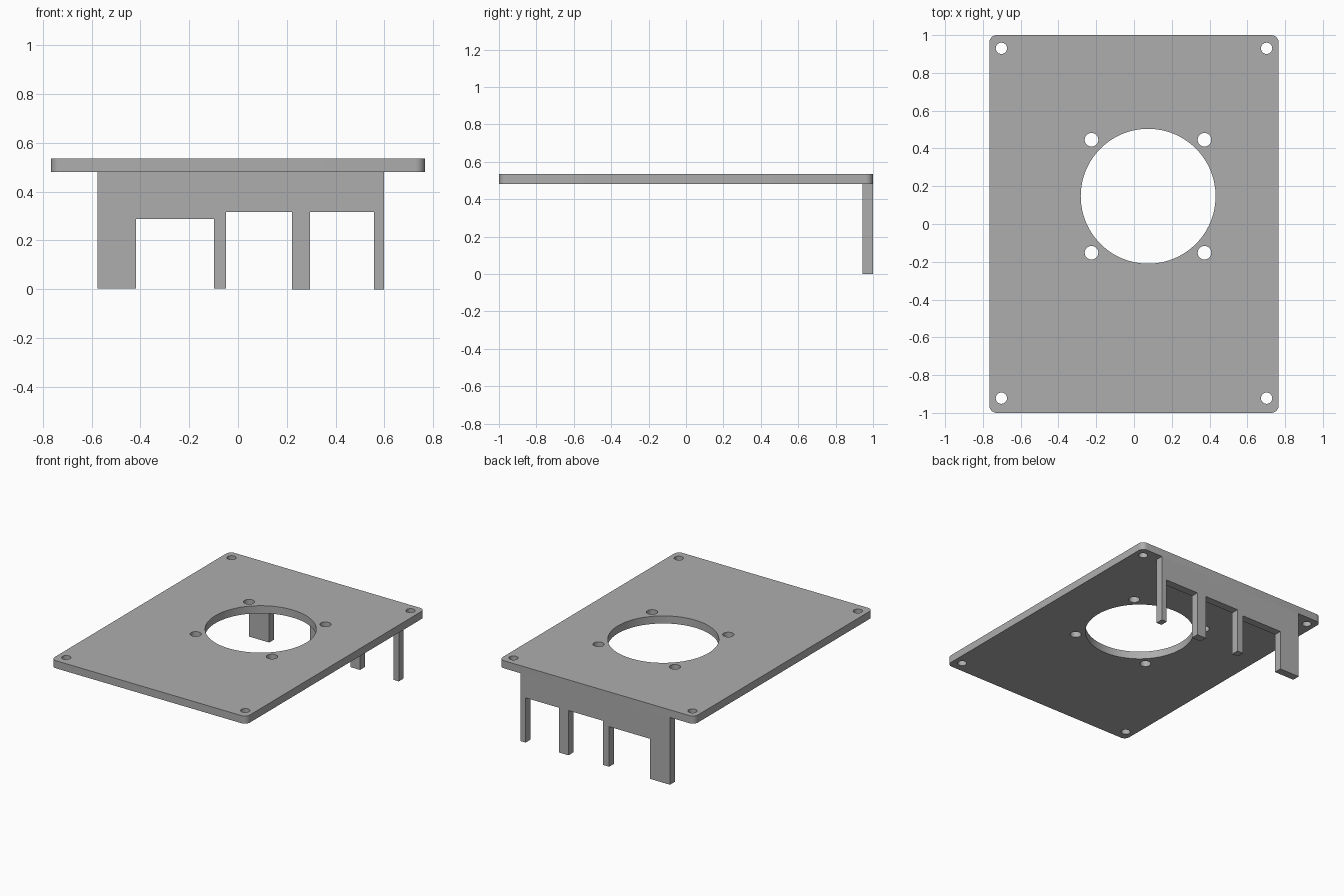
import bpy
from math import sin, cos, pi, radians
from mathutils import Matrix

cube = bpy.data.objects.get("Cube")
if cube:
    bpy.data.objects.remove(cube, do_unlink=True)

grey = bpy.data.materials.new("plain_grey")
grey.use_nodes = True
colour = (0.42, 0.42, 0.42, 1)
grey.diffuse_color = colour
grey.node_tree.nodes["Principled BSDF"].inputs["Base Color"].default_value = colour


def arc(cx, cy, r, start, end, steps):
    return [(cx + r * cos(start + (end - start) * i / steps),
             cy + r * sin(start + (end - start) * i / steps)) for i in range(steps + 1)]


def circle(cx, cy, r, steps):
    return arc(cx, cy, r, 0, 2 * pi, steps)[:-1]


def sheet(name, loops, thickness, matrix):
    """Filled outline with holes, extruded evenly about its plane."""
    curve = bpy.data.curves.new(name + "_outline", 'CURVE')
    curve.dimensions = '2D'
    curve.fill_mode = 'BOTH'
    curve.extrude = thickness / 2
    for loop in loops:
        spline = curve.splines.new('POLY')
        spline.points.add(len(loop) - 1)
        for point, (x, y) in zip(spline.points, loop):
            point.co = (x, y, 0, 1)
        spline.use_cyclic_u = True
    obj = bpy.data.objects.new(name, curve)
    bpy.context.collection.objects.link(obj)
    bpy.ops.object.select_all(action='DESELECT')
    obj.select_set(True)
    bpy.context.view_layer.objects.active = obj
    bpy.ops.object.convert(target='MESH')
    obj = bpy.context.object
    obj.name = name
    obj.data.transform(matrix)
    obj.data.materials.clear()
    obj.data.materials.append(grey)
    bpy.ops.object.mode_set(mode='EDIT')
    bpy.ops.mesh.select_all(action='SELECT')
    bpy.ops.mesh.remove_doubles(threshold=0.0001)
    bpy.ops.mesh.normals_make_consistent(inside=False)
    bpy.ops.object.mode_set(mode='OBJECT')
    bpy.ops.object.shade_smooth_by_angle(angle=radians(30))
    return obj


# Mounting plate: rounded rectangle with a large opening and screw holes
half_w, half_l, r = 0.766, 1.0, 0.04
outline = []
for i, (sx, sy) in enumerate([(1, 1), (-1, 1), (-1, -1), (1, -1)]):
    outline += arc(sx * (half_w - r), sy * (half_l - r), r, i * pi / 2, (i + 1) * pi / 2, 8)
loops = [outline, circle(0.075, 0.147, 0.357, 96)]
loops += [circle(x, y, 0.036, 32) for x in (-0.225, 0.373) for y in (-0.152, 0.446)]
loops += [circle(x, y, 0.03, 32) for x in (-0.702, 0.702) for y in (-0.922, 0.93)]
plate_bottom, plate_top = 0.481, 0.535
sheet("mounting_plate", loops, plate_top - plate_bottom,
      Matrix.Translation((0, 0, (plate_bottom + plate_top) / 2)))

# Rear comb: upright wall with three notches open at the bottom
notches = [(-0.417, -0.098, 0.288), (-0.05, 0.221, 0.317), (0.295, 0.558, 0.317)]
feet = [0.004, 0.004, 0, 0]
profile = [(-0.575, plate_bottom), (-0.575, feet[0])]
for i, (left, right, top) in enumerate(notches):
    profile += [(left, feet[i]), (left, top), (right, top), (right, feet[i + 1])]
profile += [(0.599, feet[3]), (0.599, plate_bottom)]
sheet("rear_comb", [profile], 0.055,
      Matrix.Translation((0, 0.9725, 0)) @ Matrix.Rotation(pi / 2, 4, 'X'))
